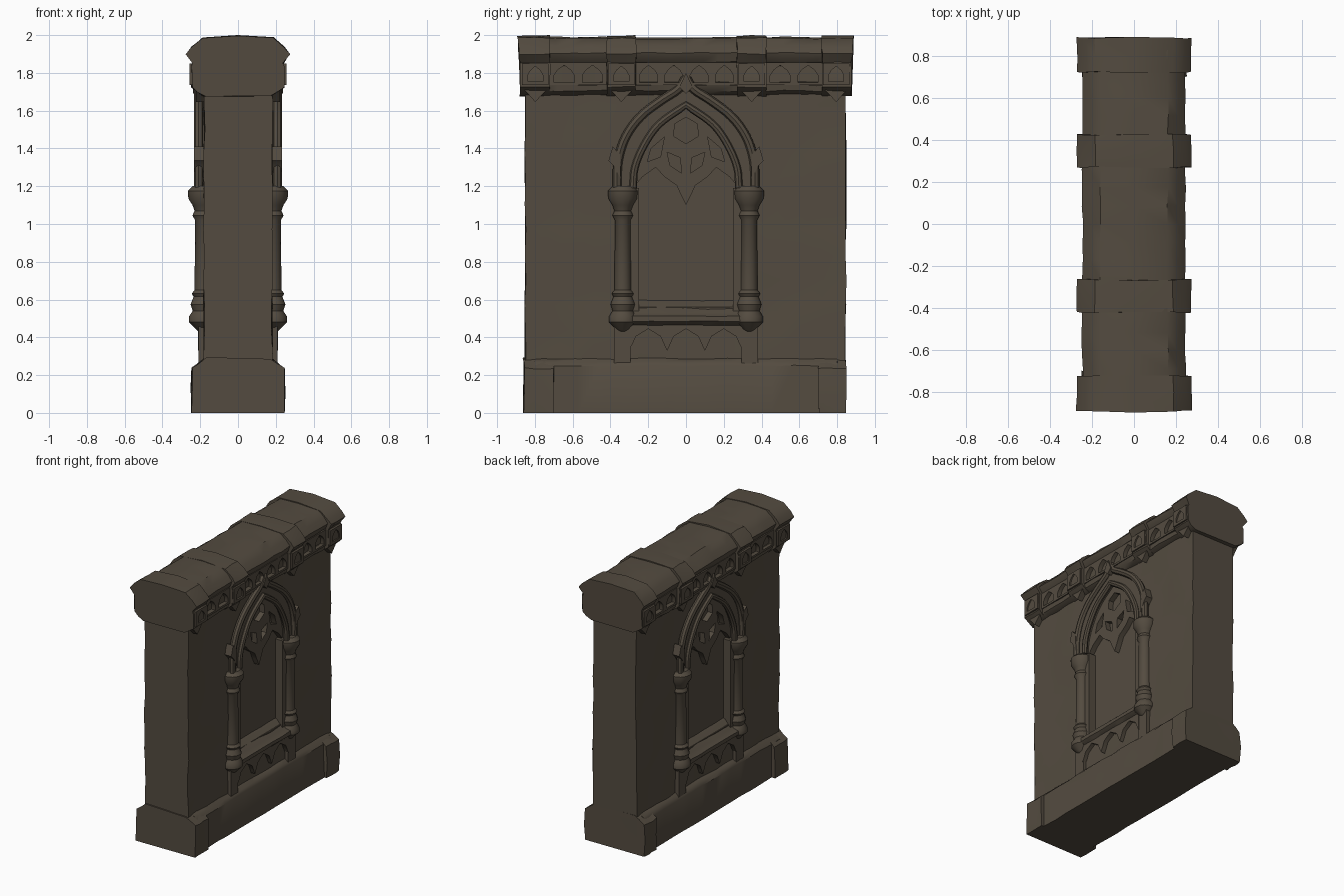
import bpy, bmesh, math, random
from mathutils import Vector

if "Cube" in bpy.data.objects:
    bpy.data.objects.remove(bpy.data.objects["Cube"])

random.seed(4)
stone = bpy.data.materials.new("dark_stone")
stone.diffuse_color = (0.088, 0.071, 0.051, 1)
stone.use_nodes = True
stone.node_tree.nodes["Principled BSDF"].inputs["Base Color"].default_value = stone.diffuse_color


def finish(name, bm, mirror=""):
    """Turn a bmesh into an object, mirrored over the given axes."""
    bmesh.ops.recalc_face_normals(bm, faces=bm.faces)
    me = bpy.data.meshes.new(name)
    bm.to_mesh(me)
    bm.free()
    me.materials.append(stone)
    ob = bpy.data.objects.new(name, me)
    bpy.context.collection.objects.link(ob)
    if mirror:
        mod = ob.modifiers.new("mirror", "MIRROR")
        mod.use_axis = ("x" in mirror, "y" in mirror, False)
        mod.use_mirror_merge = False
    return ob


def sym(half):
    """Complete a right-hand outline with its left-hand reflection."""
    return half + [(-a, b) for a, b in reversed(half) if a > 1e-5]


def prism(name, profile, y0, y1, n=1, rough=0.0, mirror="", shape=None):
    """Sweep an (x, z) profile along y, with worn, slightly uneven edges."""
    bm = bmesh.new()
    rings = []
    for i in range(n + 1):
        ring = []
        for x, z in profile:
            co = Vector((x, y0 + (y1 - y0) * i / n, z))
            co += Vector([random.uniform(-rough, rough) for _ in range(3)])
            co.z = max(0, min(2, co.z)) if z > 0 else 0
            if shape:
                shape(co)
            ring.append(bm.verts.new(co))
        rings.append(ring)
    m = len(profile)
    for a, b in zip(rings, rings[1:]):
        for j in range(m):
            bm.faces.new((a[j], a[(j + 1) % m], b[(j + 1) % m], b[j]))
    bm.faces.new(rings[0])
    bm.faces.new(rings[-1])
    return finish(name, bm, mirror)


def plate(name, outline, x0, x1, holes=(), mirror="x"):
    """Flat (y, z) outline with holes, given thickness from x0 to x1."""
    bm = bmesh.new()
    edges = []
    for loop in [outline, *holes]:
        vs = [bm.verts.new((x0, y, z)) for y, z in loop]
        edges += [bm.edges.new((vs[i - 1], vs[i])) for i in range(len(vs))]
    bmesh.ops.triangle_fill(bm, use_beauty=True, edges=edges, normal=(1, 0, 0))
    ext = bmesh.ops.extrude_face_region(bm, geom=bm.faces[:])
    moved = [v for v in ext["geom"] if isinstance(v, bmesh.types.BMVert)]
    bmesh.ops.translate(bm, vec=(x1 - x0, 0, 0), verts=moved)
    return finish(name, bm, mirror)


def lathe(name, profile, x, y, sides=14, mirror="xy"):
    """Turned part standing at (x, y)."""
    bm = bmesh.new()
    vs = [bm.verts.new((x + r, y, z)) for r, z in profile]
    es = [bm.edges.new(p) for p in zip(vs, vs[1:])]
    bmesh.ops.spin(bm, geom=vs + es, cent=(x, y, 0), axis=(0, 0, 1),
                   angle=2 * math.pi, steps=sides, use_duplicate=False)
    bmesh.ops.remove_doubles(bm, verts=bm.verts, dist=1e-4)
    return finish(name, bm, mirror)


def roll(name, path, x, r, sides=8):
    """Round moulding that follows a (y, z) path on the wall face."""
    bm = bmesh.new()
    rings = []
    for i, (y, z) in enumerate(path):
        a, b = path[max(i - 1, 0)], path[min(i + 1, len(path) - 1)]
        t = Vector((b[0] - a[0], b[1] - a[1])).normalized()
        rings.append([])
        for k in range(sides):
            ang = 2 * math.pi * k / sides
            c, s = r * math.cos(ang), r * math.sin(ang)
            rings[-1].append(bm.verts.new((x + s, y - t.y * c, z + t.x * c)))
    for a, b in zip(rings, rings[1:]):
        for k in range(sides):
            bm.faces.new((a[k - 1], a[k], b[k], b[k - 1]))
    bm.faces.new(rings[0])
    bm.faces.new(rings[-1])
    return finish(name, bm, "x")


def smooth_path(pts, steps=4):
    """Catmull-Rom rounding of a short point list."""
    p = [Vector(q) for q in pts]
    p = [2 * p[0] - p[1]] + p + [2 * p[-1] - p[-2]]
    out = []
    for a, b, c, d in zip(p, p[1:], p[2:], p[3:]):
        for i in range(steps):
            t = i / steps
            out.append(tuple(0.5 * (2 * b + (c - a) * t + (2 * a - 5 * b + 4 * c - d) * t * t
                                    + (3 * b - a - 3 * c + d) * t ** 3)))
    return out + [tuple(pts[-1])]


def lancet(y, z0, z1, w):
    """Small pointed arch opening."""
    h = z1 - z0
    return [(y - w, z0), (y + w, z0), (y + w, z0 + h * .4), (y + w * .65, z0 + h * .72),
            (y, z1), (y - w * .65, z0 + h * .72), (y - w, z0 + h * .4)]


# Arch lines, right-hand halves from springing to apex
outer = smooth_path([(.365, 1.19), (.36, 1.33), (.32, 1.46), (.24, 1.57),
                     (.13, 1.655), (.04, 1.715), (0, 1.78)])
inner = smooth_path([(.28, 1.19), (.27, 1.30), (.22, 1.42), (.14, 1.53), (0, 1.63)])

# Wall with a window niche on both faces
side = [(.18, .04 + 1.86 * i / 14) for i in range(15)]
wall = prism("wall", sym(side), -.85, .845, 14, .005)
niche = sym([(.25, .56), (.25, 1.19)] + inner)
for s in (1, -1):
    cutter = plate("niche_cutter", niche, s * .135, s * .3, mirror="")
    cutter.hide_render = True
    mod = wall.modifiers.new("niche", "BOOLEAN")
    mod.operation, mod.solver, mod.object = "DIFFERENCE", "EXACT", cutter
    bpy.context.view_layer.objects.active = wall
    bpy.ops.object.modifier_apply(modifier=mod.name)
    bpy.data.objects.remove(cutter)

# Plinth with heavier corner blocks
prism("plinth", sym([(.222, 0), (.22, .25), (.205, .27), (.175, .29)]), -.8, .8, 14, .004)
block = sym([(.245, 0), (.247, .12), (.243, .235), (.205, .265), (.17, .29)])
prism("plinth_block_front", block, -.86, -.70, 3, .005)
prism("plinth_block_back", block, .70, .845, 3, .005)

# Coping between the blocks
cap = sym([(.175, 1.68), (.212, 1.705), (.218, 1.735), (.195, 1.75), (.195, 1.84),
           (.225, 1.86), (.245, 1.905), (.21, 1.945), (.16, 1.982), (.0, 1.99)])
prism("coping", cap, -.86, .86, 20, .004)

# Projecting coping blocks with pendants beneath
cap_block = sym([(.175, 1.675), (.215, 1.70), (.245, 1.725), (.248, 1.835), (.24, 1.855),
                 (.273, 1.90), (.245, 1.935), (.185, 1.985), (0, 1.998)])


def flare(co):
    if abs(co.y) > .83:
        co.y += math.copysign(.014 if co.z > 1.86 else -.006, co.y)
        if abs(co.x) < .1 and co.z > 1.9:
            co.y += math.copysign(.008, co.y)


for y0, y1, tag in ((-.875, -.72, "front_end"), (-.42, -.265, "front"),
                    (.27, .425, "back"), (.72, .87, "back_end")):
    prism("coping_block_" + tag, cap_block, y0, y1, 2, .004, shape=flare)
    c = (y0 + y1) / 2
    plate("pendant_" + tag, [(c - .06, 1.71), (c - .035, 1.685), (c, 1.645),
                             (c + .035, 1.685), (c + .06, 1.71)], .17, .222)
    plate("block_tracery_" + tag, [(c - .07, 1.735), (c + .07, 1.735), (c + .07, 1.85),
                                   (c - .07, 1.85)], .24, .257,
          [lancet(c, 1.755, 1.835, .04)])

# Frieze of little arches in each coping bay
for y0, y1, n, tag in ((-.72, -.42, 2, "front"), (-.265, .27, 4, "middle"), (.425, .72, 2, "back")):
    step = (y1 - y0) / n
    plate("frieze_" + tag, [(y0, 1.735), (y1, 1.735), (y1, 1.855), (y0, 1.855)], .185, .226,
          [lancet(y0 + step * (i + .5), 1.75, 1.84, step * .36) for i in range(n)])

# Window arch: flat band, inner and outer rolls, tip
right = outer + inner[::-1]
plate("arch_band", outer + [(-y, z) for y, z in outer[-2::-1]]
      + [(-y, z) for y, z in inner] + inner[-2::-1], .125, .202)
for tag, line, r in (("outer", outer, .024), ("inner", inner, .02)):
    roll("arch_roll_" + tag, line + [(-y, z) for y, z in line[-2::-1]], .208, r)
plate("arch_tip", [(0, 1.69), (.035, 1.725), (0, 1.80), (-.035, 1.725)], .18, .238)

# Tracery in the arch head
half = [(.23, 1.25), (.16, 1.30), (.115, 1.25), (.05, 1.205), (.025, 1.15), (0, 1.10)]
holes = [[(0, 1.565), (.06, 1.53), (.065, 1.465), (0, 1.425), (-.065, 1.465), (-.06, 1.53)]]
for s in (1, -1):
    holes.append([(s * y, z) for y, z in ((.025, 1.27), (.085, 1.31), (.10, 1.38), (.03, 1.35))])
    holes.append([(s * y, z) for y, z in ((.135, 1.355), (.205, 1.33), (.185, 1.40), (.115, 1.46))])
plate("tracery", sym(inner[::-1] + half)[1:] + [(0, 1.63)], .125, .175, holes)

# Columns with bulbous bases and flared capitals
lathe("column", [(0, .41), (.035, .44), (.075, .48), (.075, .51), (.055, .54), (.066, .575),
                 (.05, .615), (.06, .632), (.045, .65), (.042, 1.02), (.056, 1.045), (.045, 1.07),
                 (.056, 1.10), (.078, 1.135), (.08, 1.175), (.055, 1.20), (0, 1.20)], .185, .335)
plate("jamb", [(.25, .54), (.30, .54), (.30, 1.19), (.25, 1.19)], .13, .195, mirror="xy")
plate("leaf_spur", [(.345, 1.24), (.385, 1.31), (.41, 1.335), (.388, 1.41), (.35, 1.37)],
      .17, .232, mirror="xy")

# Sloping sill and the scalloped apron below it
prism("sill", [(.12, .60), (.12, .45), (.20, .455), (.237, .485), (.237, .512), (.20, .53),
               (.15, .59)], -.36, .36, 8, .002, "x")
scallops = [(-.30, .47), (-.30, .34)]
for c in (-.2, 0, .2):
    scallops += [(c - .085, .36), (c - .065, .405), (c, .445), (c + .065, .405), (c + .085, .36),
                 (c + .1, .33)]
plate("apron", scallops + [(.30, .47)], .17, .212)
plate("apron_pilaster", [(.295, .26), (.382, .26), (.382, .47), (.295, .47)], .17, .208, mirror="xy")

# Soft shading with crisp edges
bpy.ops.object.select_all(action="SELECT")
bpy.context.view_layer.objects.active = wall
bpy.ops.object.shade_smooth_by_angle(angle=math.radians(35))
